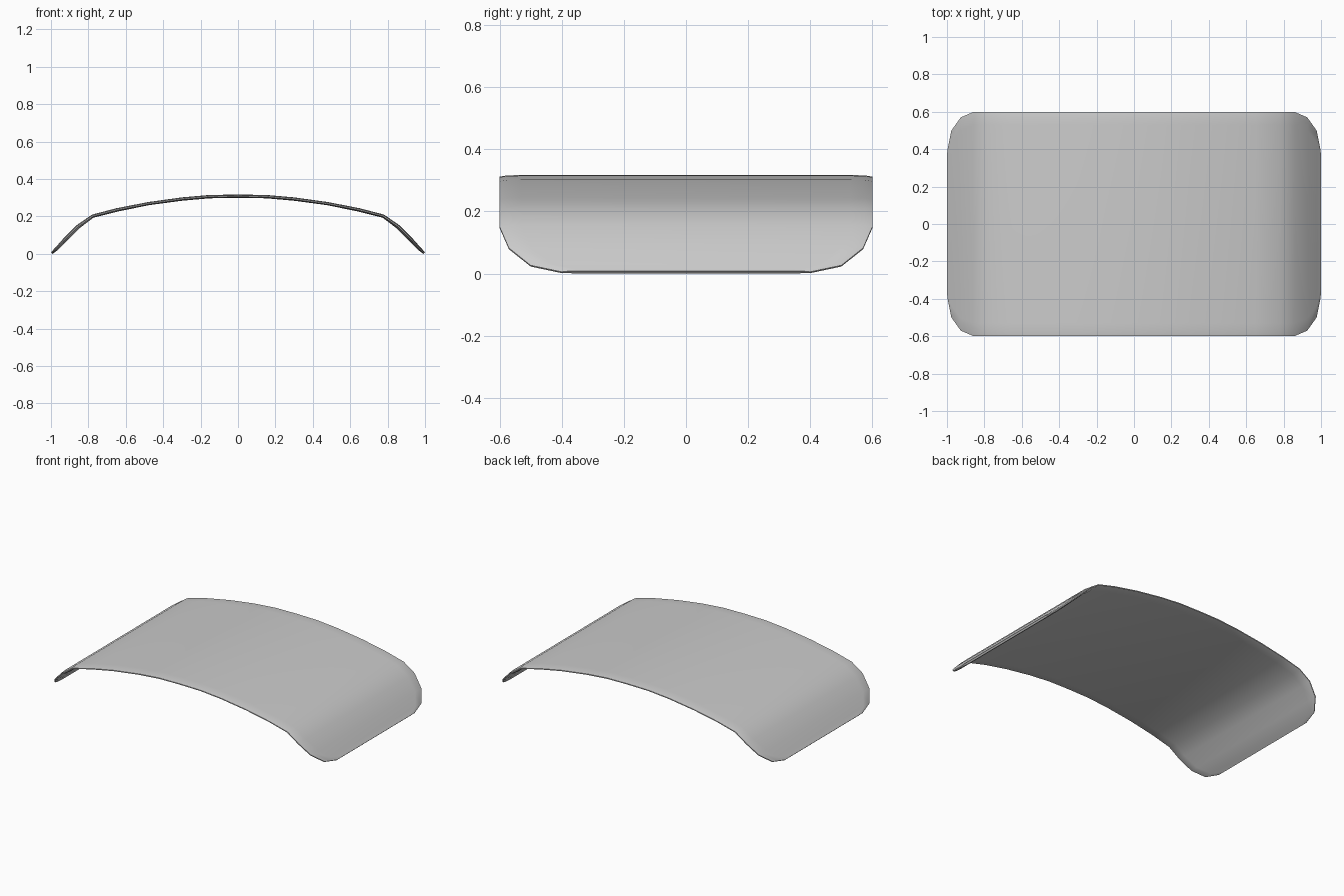
import bpy, bmesh
from mathutils import Vector

if "Cube" in bpy.data.objects:
    bpy.data.objects.remove(bpy.data.objects["Cube"])

# Half profile of the arch: x, half width, height of top skin, thickness
half = [(0, .6, .319, .018), (.15, .6, .317, .018), (.3, .6, .304, .018),
        (.48, .6, .279, .017), (.65, .6, .246, .019), (.78, .6, .212, .018),
        (.86, .6, .157, .022), (.93, .57, .088, .022), (.98, .5, .032, .018),
        (1.0, .4, .011, .013)]
stations = [(-x, w, z, t) for x, w, z, t in reversed(half[1:])] + half


def section(i):
    """Closed ring across the panel: thin rolled rims, thicker middle."""
    x, w, z, t = stations[i]
    a, b = stations[max(i - 1, 0)], stations[min(i + 1, len(stations) - 1)]
    n = Vector((a[2] - b[2], 0, b[0] - a[0])).normalized()
    side = [(w - .07, 0), (w - .025, .001), (w, .005),
            (w, .011), (w - .02, t * .85), (w - .06, t)]
    ring = side + [(-y, d) for y, d in reversed(side)]
    return [Vector((x, y, z)) - n * min(d, t) for y, d in ring]


# Curved panel lofted through the sections
bm = bmesh.new()
rings = [[bm.verts.new(p) for p in section(i)] for i in range(len(stations))]
for a, b in zip(rings, rings[1:]):
    for k in range(len(a)):
        m = (k + 1) % len(a)
        bm.faces.new((a[k], a[m], b[m], b[k]))
for ring in (rings[0], rings[-1]):
    bm.faces.new(ring)
low = min(v.co.z for v in bm.verts)
bmesh.ops.translate(bm, verts=bm.verts, vec=(0, 0, -low))
bmesh.ops.recalc_face_normals(bm, faces=bm.faces)

mesh = bpy.data.meshes.new("curved_panel")
bm.to_mesh(mesh)
bm.free()
panel = bpy.data.objects.new("curved_panel", mesh)
bpy.context.collection.objects.link(panel)
bpy.context.view_layer.objects.active = panel
panel.select_set(True)
bpy.ops.object.shade_smooth_by_angle(angle=1.0)
